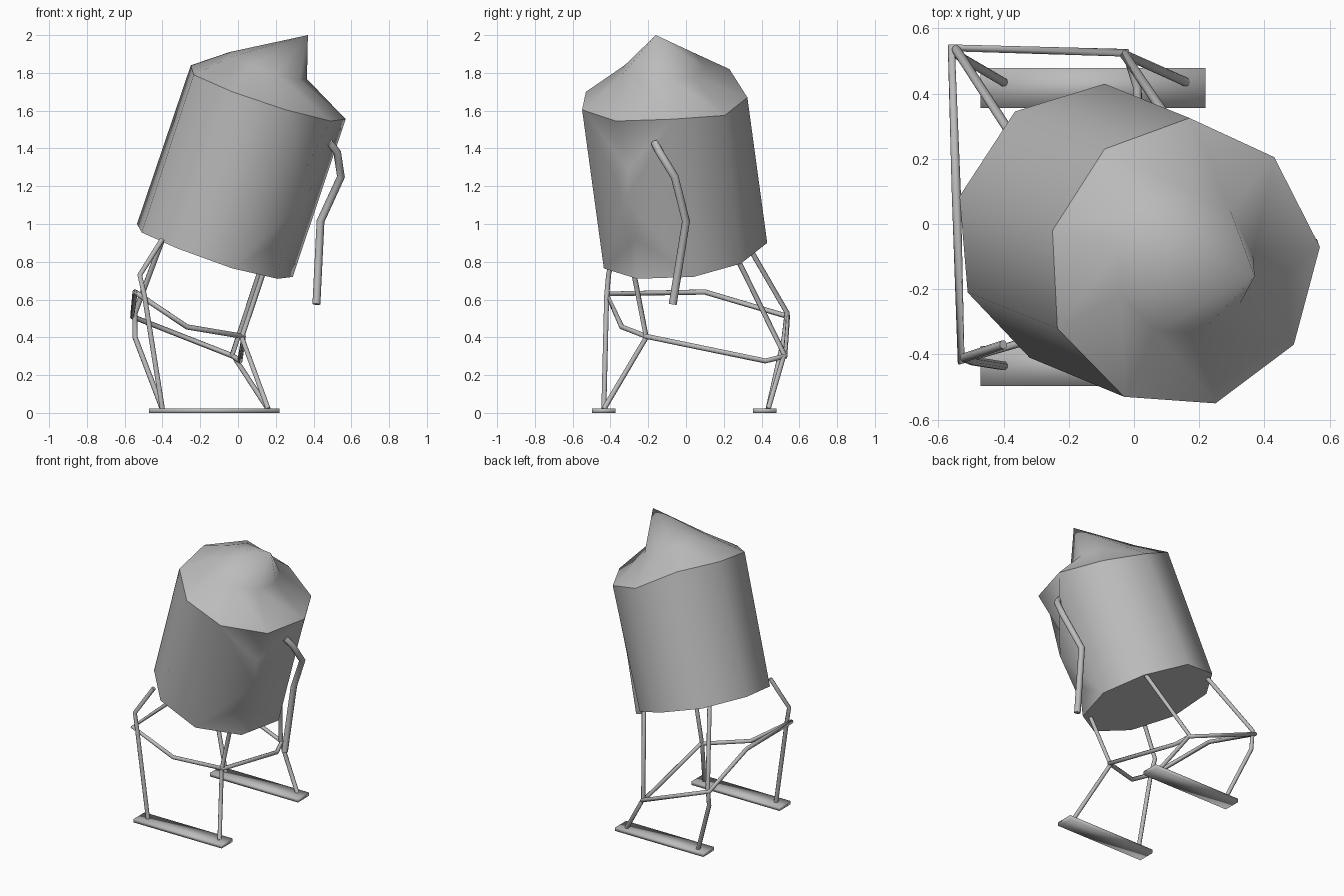
import bpy
import bmesh
from mathutils import Vector

cube = bpy.data.objects.get("Cube")
if cube:
    bpy.data.objects.remove(cube, do_unlink=True)

grey = bpy.data.materials.new("plain_grey")
grey.use_nodes = True
grey.diffuse_color = (0.5, 0.5, 0.5, 1)
grey.node_tree.nodes["Principled BSDF"].inputs["Base Color"].default_value = (0.5, 0.5, 0.5, 1)


def add_object(name, data):
    obj = bpy.data.objects.new(name, data)
    data.materials.append(grey)
    bpy.context.collection.objects.link(obj)
    return obj


def tube(name, points, radius, closed=False):
    curve = bpy.data.curves.new(name, "CURVE")
    curve.dimensions = "3D"
    curve.bevel_depth = radius
    curve.bevel_resolution = 2
    curve.use_fill_caps = True
    spline = curve.splines.new("POLY")
    spline.points.add(len(points) - 1)
    for p, co in zip(spline.points, points):
        p.co = (*co, 1)
    spline.use_cyclic_u = closed
    spline.use_smooth = True
    return add_object(name, curve)


def finish(name, bm):
    bmesh.ops.recalc_face_normals(bm, faces=bm.faces)
    for f in bm.faces:
        f.smooth = True
    mesh = bpy.data.meshes.new(name)
    bm.to_mesh(mesh)
    bm.free()
    return add_object(name, mesh)


# Leaning nine-sided body: bottom and top outlines
bottom = [(-.535, .085, 1.0), (-.365, .345, .97), (-.09, .43, .90), (.16, .29, .79),
          (.29, .04, .72), (.21, -.26, .71), (-.03, -.435, .765), (-.32, -.41, .87),
          (-.51, -.21, .955)]
top = [(-.25, -.02, 1.84), (-.09, .23, 1.82), (.17, .325, 1.67), (.43, .205, 1.575),
       (.57, -.07, 1.555), (.49, -.37, 1.545), (.25, -.55, 1.605), (-.03, -.53, 1.70),
       (-.235, -.32, 1.79)]
bottom = [Vector(p) for p in bottom]
top = [Vector(p) for p in top]
FACE = 5  # corner that carries the sunken face
inward = Vector((-.8, .55, 0))
dents = {.25: .05, .5: -.005, .7: .06}

bm = bmesh.new()
low = [bm.verts.new(p) for p in bottom]
rim = [bm.verts.new(p) for p in top]
face_line = [low[FACE]]
for t, depth in dents.items():
    face_line.append(bm.verts.new(bottom[FACE].lerp(top[FACE], t) + inward * depth))
face_line.append(rim[FACE])

# Side walls, with the two panels beside the face corner fanned to its dents
n = len(low)
for i in range(n):
    j = (i + 1) % n
    if FACE in (i, j):
        k = i if j == FACE else j
        for a, b in zip(face_line[:2], face_line[1:3]):
            bm.faces.new((low[k], a, b))
        bm.faces.new((low[k], face_line[2], rim[k]))
        for a, b in zip(face_line[2:], face_line[3:]):
            bm.faces.new((rim[k], a, b))
    else:
        bm.faces.new((low[i], low[j], rim[j], rim[i]))
bm.faces.new(low)

# Crooked pointed cap: a raised inner ring and an off-centre peak
centre = Vector((.16, -.12, 1.70))
ring = [bm.verts.new(p.lerp(centre, .5) + Vector((0, 0, .14))) for p in top]
peak = bm.verts.new((.37, -.16, 2.0))
for i in range(n):
    j = (i + 1) % n
    bm.faces.new((rim[i], rim[j], ring[j], ring[i]))
    bm.faces.new((ring[i], ring[j], peak))

# Crisp edges at both outlines
for loop in (low, rim):
    for i in range(n):
        edge = bm.edges.get((loop[i], loop[(i + 1) % n]))
        if edge:
            edge.smooth = False
finish("body", bm)

# Single bent arm
tube("left_arm", [(.485, -.165, 1.43), (.525, -.14, 1.38), (.545, -.06, 1.25),
                  (.437, 0, 1.015), (.415, -.07, .575)], .021)

# Four bent legs
legs = {
    "front_right_leg": [(-.40, -.37, .92), (-.52, -.41, .73), (-.495, -.42, .62), (-.40, -.435, .02)],
    "back_right_leg": [(-.38, .28, .97), (-.545, .535, .53), (-.545, .52, .40), (-.40, .435, .02)],
    "front_left_leg": [(.14, -.28, .76), (.02, -.21, .40), (.16, -.435, .02)],
    "back_left_leg": [(.14, .27, .82), (-.03, .52, .31), (.16, .435, .02)],
}
for name, points in legs.items():
    tube(name, points, .014)

# Slanting brace looped around the knees
tube("knee_brace", [(-.53, -.42, .63), (-.545, .10, .64), (-.56, .54, .51),
                    (-.025, .525, .30), (.01, .42, .275), (.03, -.21, .405),
                    (-.27, -.34, .455)], .014, closed=True)

# Two flat runners
for name, y in (("front_runner", -.435), ("back_runner", .417)):
    bm = bmesh.new()
    bmesh.ops.create_cube(bm, size=1)
    bmesh.ops.scale(bm, vec=(.69, .123, .024), verts=bm.verts)
    bmesh.ops.translate(bm, vec=(-.125, y, .012), verts=bm.verts)
    finish(name, bm)
